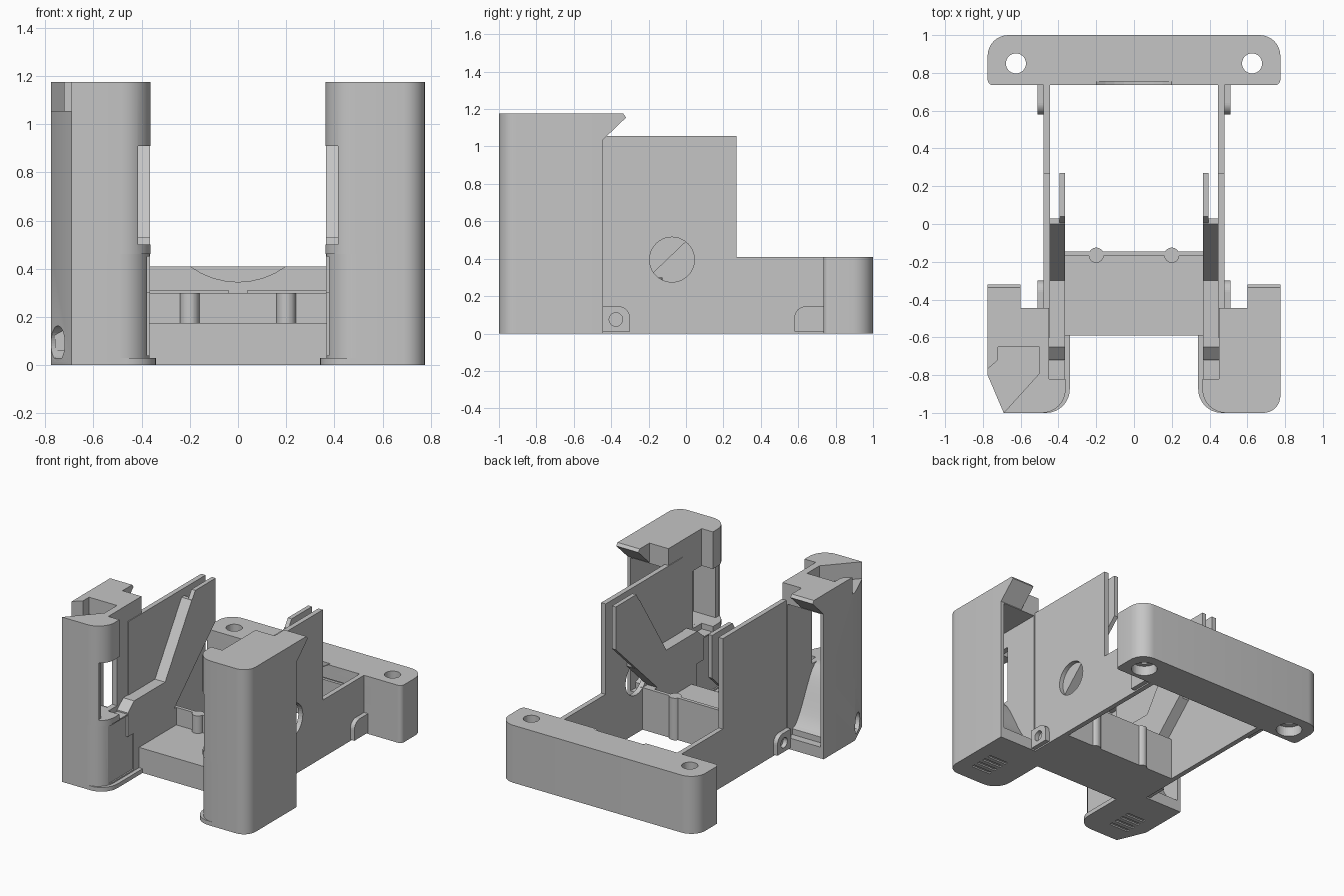
import bpy, bmesh, math
from mathutils import Vector, Matrix

cube = bpy.data.objects.get("Cube")
if cube:
    bpy.data.objects.remove(cube, do_unlink=True)

GREY = (0.56, 0.56, 0.56, 1)
grey = bpy.data.materials.new("plain grey")
grey.use_nodes = True
grey.diffuse_color = GREY
grey.node_tree.nodes["Principled BSDF"].inputs["Base Color"].default_value = GREY


def finish(name, bm):
    bmesh.ops.recalc_face_normals(bm, faces=bm.faces[:])
    mesh = bpy.data.meshes.new(name)
    bm.to_mesh(mesh)
    bm.free()
    mesh.materials.append(grey)
    ob = bpy.data.objects.new(name, mesh)
    bpy.context.scene.collection.objects.link(ob)
    return ob


def prism(name, pts, lo, hi, axis="z"):
    """Extrude an XY outline along z, or a YZ outline along x."""
    def place(p, t):
        return (p[0], p[1], t) if axis == "z" else (t, p[0], p[1])
    bm = bmesh.new()
    a = [bm.verts.new(place(p, lo)) for p in pts]
    b = [bm.verts.new(place(p, hi)) for p in pts]
    bm.faces.new(a)
    bm.faces.new(b)
    n = len(pts)
    for i in range(n):
        j = (i + 1) % n
        bm.faces.new((a[i], a[j], b[j], b[i]))
    return finish(name, bm)


def box(name, x0, x1, y0, y1, z0, z1):
    x0, x1 = min(x0, x1), max(x0, x1)
    return prism(name, [(x0, y0), (x1, y0), (x1, y1), (x0, y1)], z0, z1)


def rod(name, centre, radius, depth, direction):
    bm = bmesh.new()
    turn = Vector(direction).to_track_quat("Z", "Y").to_matrix().to_4x4()
    bmesh.ops.create_cone(bm, cap_ends=True, segments=40, radius1=radius, radius2=radius,
                          depth=depth, matrix=Matrix.Translation(centre) @ turn)
    return finish(name, bm)


def rounded(corners, steps=8):
    """Outline from (x, y, radius) corners with arcs."""
    out = []
    n = len(corners)
    for i, (x, y, r) in enumerate(corners):
        p = Vector((x, y))
        if r == 0:
            out.append((x, y))
            continue
        u = (Vector(corners[i - 1][:2]) - p).normalized()
        v = (Vector(corners[(i + 1) % n][:2]) - p).normalized()
        half = u.angle(v) / 2
        c = p + (u + v).normalized() * (r / math.sin(half))
        s = (p + u * (r / math.tan(half)) - c) / r
        e = (p + v * (r / math.tan(half)) - c) / r
        sweep = math.pi - 2 * half
        for k in range(steps + 1):
            t = k / steps
            d = (s * math.sin((1 - t) * sweep) + e * math.sin(t * sweep)) / math.sin(sweep)
            out.append(tuple(c + d * r))
    return out


def cut(ob, *cutters):
    for c in cutters:
        m = ob.modifiers.new("cut", "BOOLEAN")
        m.operation = "DIFFERENCE"
        m.solver = "EXACT"
        m.object = c
        c.hide_render = True
        c.hide_viewport = True
        c.display_type = "WIRE"


def smooth(ob):
    for o in bpy.context.selected_objects:
        o.select_set(False)
    ob.select_set(True)
    bpy.context.view_layer.objects.active = ob
    bpy.ops.object.shade_smooth_by_angle(angle=math.radians(25))


# Rear mounting bar with two countersunk screw holes
bar = prism("rear_bar", rounded([(-0.775, 0.735, 0.03), (0.775, 0.735, 0.03),
                                 (0.775, 1, 0.11), (-0.775, 1, 0.11)]), 0, 0.41)
smooth(bar)
cut(bar, rod("finger_scoop_cutter", (0, 0.735, 0.68), 0.335, 0.04, (0, 1, 0)))
for s in (-1, 1):
    cut(bar, rod("screw_cutter", (s * 0.625, 0.85, 0.2), 0.053, 1, (0, 0, 1)),
        rod("countersink_cutter", (s * 0.625, 0.85, 0), 0.085, 0.14, (0, 0, 1)),
        box("groove_cutter", s * 0.04, s * 0.45, 0.7, 0.755, 0.295, 0.31))

# Low tray between the towers
box("tray_floor", -0.46, 0.46, -0.59, -0.145, 0, 0.175)
box("tray_back", -0.46, 0.46, -0.17, -0.145, 0, 0.3)
for s in (-1, 1):
    rod("tray_bump", (s * 0.2, -0.165, 0.15), 0.04, 0.3, (0, 0, 1))

for s in (-1, 1):
    side = "left" if s > 0 else "right"

    # Thin outer wall, tall in front and low behind
    wall = prism(side + "_wall", [(-0.6, 0), (0.74, 0), (0.74, 0.41), (0.27, 0.41),
                                  (0.27, 1.055), (-0.6, 1.055)], s * 0.445, s * 0.48, "x")
    if s > 0:
        cut(wall, rod("round_window_cutter", (0.46, -0.075, 0.395), 0.12, 0.1, (1, 0, 0)))

    # Inner guide with a flat, a steep ramp and a slotted rear end
    prism(side + "_guide", [(-0.72, 0.3), (-0.2, 0.3), (0.03, 0.52), (0.03, 1.0),
                            (0, 1.0), (-0.3, 0.53), (-0.65, 0.53), (-0.72, 0.47)],
          s * 0.365, s * 0.45, "x")
    prism(side + "_guide_lip", [(-0.2, 0.3), (0.27, 0.75), (0.27, 1.055), (0.04, 1.055),
                                (-0.3, 0.53), (-0.3, 0.3)], s * 0.365, s * 0.395, "x")
    box(side + "_lower_side", s * 0.368, s * 0.46, -0.65, -0.145, 0, 0.3)

    # Tower: hollow shell, open at the back
    outer = [(0.775, -0.8, 0), (0.69, -1, 0)] if s < 0 else [(0.775, -1, 0.09)]

    def outline(inner, tail):
        return [(s * x, y) for x, y in rounded(
            [(0.775, -0.445, 0)] + outer + [(inner, -1, 0.125)] + tail)]

    upper = prism(side + "_tower", outline(0.362, [(0.362, -0.82, 0), (0.45, -0.82, 0),
                                                   (0.45, -0.445, 0)]), 0.46, 1.175)
    lower = prism(side + "_tower_base", outline(0.368, [(0.368, -0.59, 0), (0.45, -0.59, 0),
                                                        (0.45, -0.445, 0)]), 0.01, 0.46)
    sole = prism(side + "_sole", outline(0.34, [(0.34, -0.585, 0), (0.45, -0.585, 0),
                                                (0.45, -0.445, 0)]), 0, 0.03)
    for ob in (upper, lower, sole):
        smooth(ob)
    cavity = box("cavity_cutter", s * 0.49, s * 0.75, -0.78, -0.4, 0.08, 1.03)
    cut(upper, cavity,
        box("side_window_cutter", s * 0.3, s * 0.425, -0.976, -0.8, 0.5, 0.91),
        box("passage_cutter", s * 0.4, s * 0.6, -0.94, -0.72, 0.5, 0.91))
    cut(lower, cavity,
        box("panel_cutter", s * 0.3, s * 0.378, -0.95, -0.62, 0.04, 0.45))

    # Curved chute inside the tower
    chute = [(-0.8, 0.06), (-0.5, 0.06), (-0.5, 0.12)]
    for k in range(11):
        t = k / 10
        chute.append((-0.5 - 0.28 * t, 0.121 + 0.38 * (t * t * (3 - 2 * t))))
    chute.append((-0.8, 0.5))
    smooth(prism(side + "_chute", chute, s * 0.48, s * 0.76, "x"))

    # Overhanging hook on the tower top
    prism(side + "_hook", [(-0.46, 1.175), (-0.335, 1.175), (-0.32, 1.155),
                           (-0.445, 1.035), (-0.46, 1.035)], s * 0.6, s * 0.775, "x")

    # Vent slots in the sole
    for k in range(4):
        y = -0.87 + k * 0.055
        cut(sole, box("vent_cutter", s * 0.52, s * 0.67, y, y + 0.025, -0.02, 0.025))

    # Rounded bosses low on the outer wall
    for y0, y1, front in ((-0.45, -0.3, True), (0.58, 0.74, False)):
        ra, rb = (0, 0.06) if front else (0.06, 0)
        boss = prism(side + "_boss", rounded([(y0, 0.01, 0), (y1, 0.01, 0),
                                              (y1, 0.145, rb), (y0, 0.145, ra)]),
                     s * 0.47, s * 0.512, "x")
        if front:
            cut(boss, rod("boss_hole_cutter", (s * 0.51, -0.375, 0.075), 0.036, 0.06, (1, 0, 0)))

    # Corner pocket and cable hole on the chamfered tower only
    if s < 0:
        cut(upper, prism("pocket_cutter", [(-0.8, -0.79), (-0.72, -0.72), (-0.72, -0.65),
                                           (-0.5, -0.65), (-0.5, -0.79), (-0.69, -1.0),
                                           (-0.8, -1.02)], 1.055, 1.3))
        cut(lower, rod("cable_hole_cutter", (-0.748, -0.865, 0.09), 0.073, 0.24, (0.2, 0.085, 0)))
